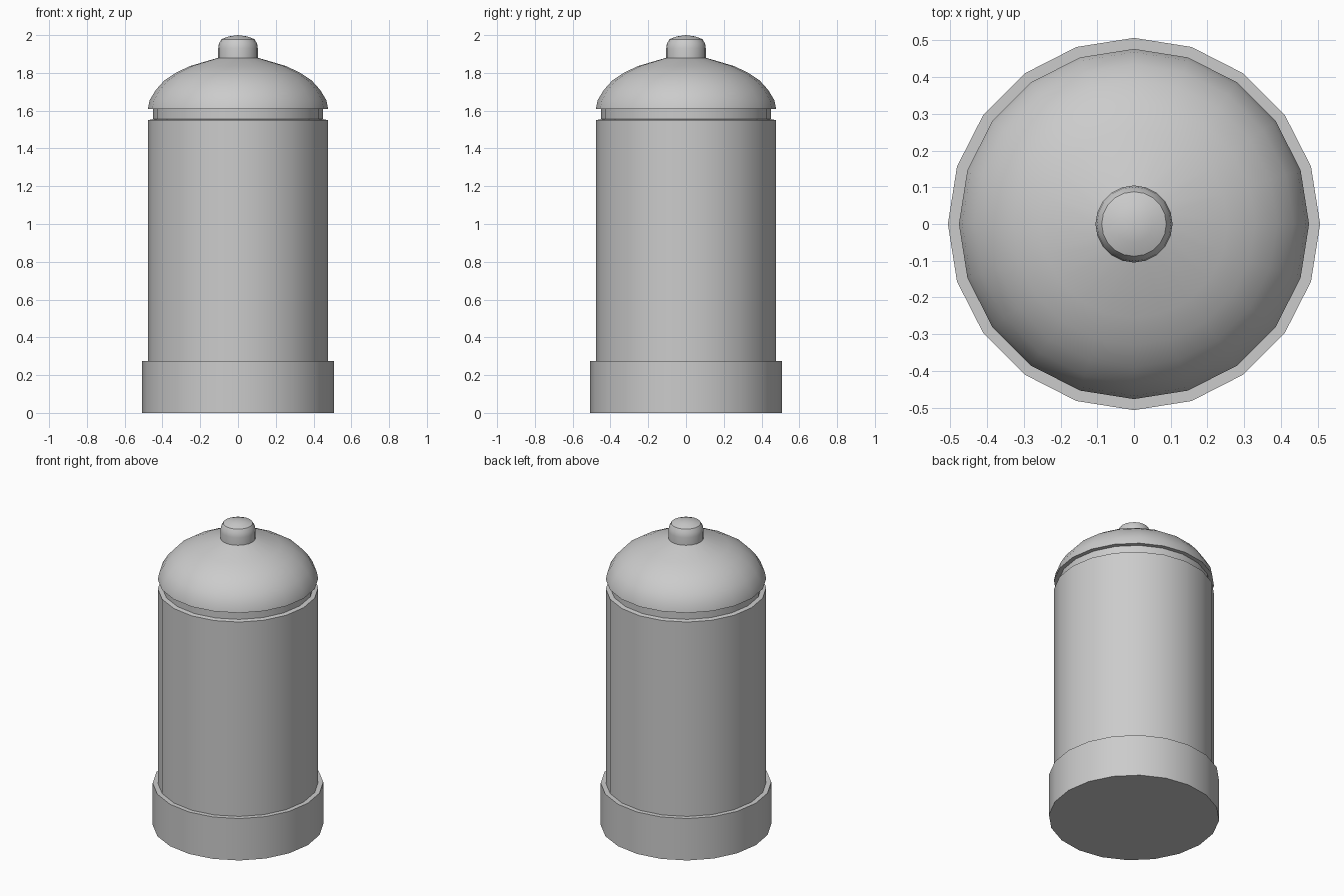
import bpy, bmesh, math

if "Cube" in bpy.data.objects:
    bpy.data.objects.remove(bpy.data.objects["Cube"])

SIDES = 20


def lathe(name, profile):
    """Revolve (radius, z) points around z; radius 0 becomes a single pole."""
    bm = bmesh.new()
    rings = []
    for r, z in profile:
        n = SIDES if r > 0 else 1
        rings.append([bm.verts.new((r * math.cos(2 * math.pi * i / SIDES),
                                    r * math.sin(2 * math.pi * i / SIDES), z))
                      for i in range(n)])
    for a, b in zip(rings, rings[1:]):
        for i in range(SIDES):
            j = (i + 1) % SIDES
            quad = [a[i % len(a)], a[j % len(a)], b[j % len(b)], b[i % len(b)]]
            bm.faces.new(list(dict.fromkeys(quad)))
    bmesh.ops.recalc_face_normals(bm, faces=bm.faces[:])
    mesh = bpy.data.meshes.new(name)
    bm.to_mesh(mesh)
    bm.free()
    obj = bpy.data.objects.new(name, mesh)
    bpy.context.collection.objects.link(obj)
    bpy.ops.object.select_all(action='DESELECT')
    obj.select_set(True)
    bpy.context.view_layer.objects.active = obj
    bpy.ops.object.shade_smooth_by_angle(angle=math.radians(35))
    return obj


# Canister: wide base, straight body, recessed neck, domed lid and a knob,
# one continuous closed surface
lathe("canister", [
    (0, 0), (0.507, 0), (0.507, 0.275),                  # base
    (0.477, 0.275), (0.477, 1.55),                       # body
    (0.45, 1.555), (0.45, 1.61),                         # neck groove
    (0.477, 1.61), (0.468, 1.655), (0.435, 1.71),        # lid
    (0.39, 1.76), (0.33, 1.80), (0.255, 1.836), (0.105, 1.88),
    (0.105, 1.93), (0.101, 1.955), (0.088, 1.978),       # knob
    (0.05, 1.993), (0, 2.0),
])
